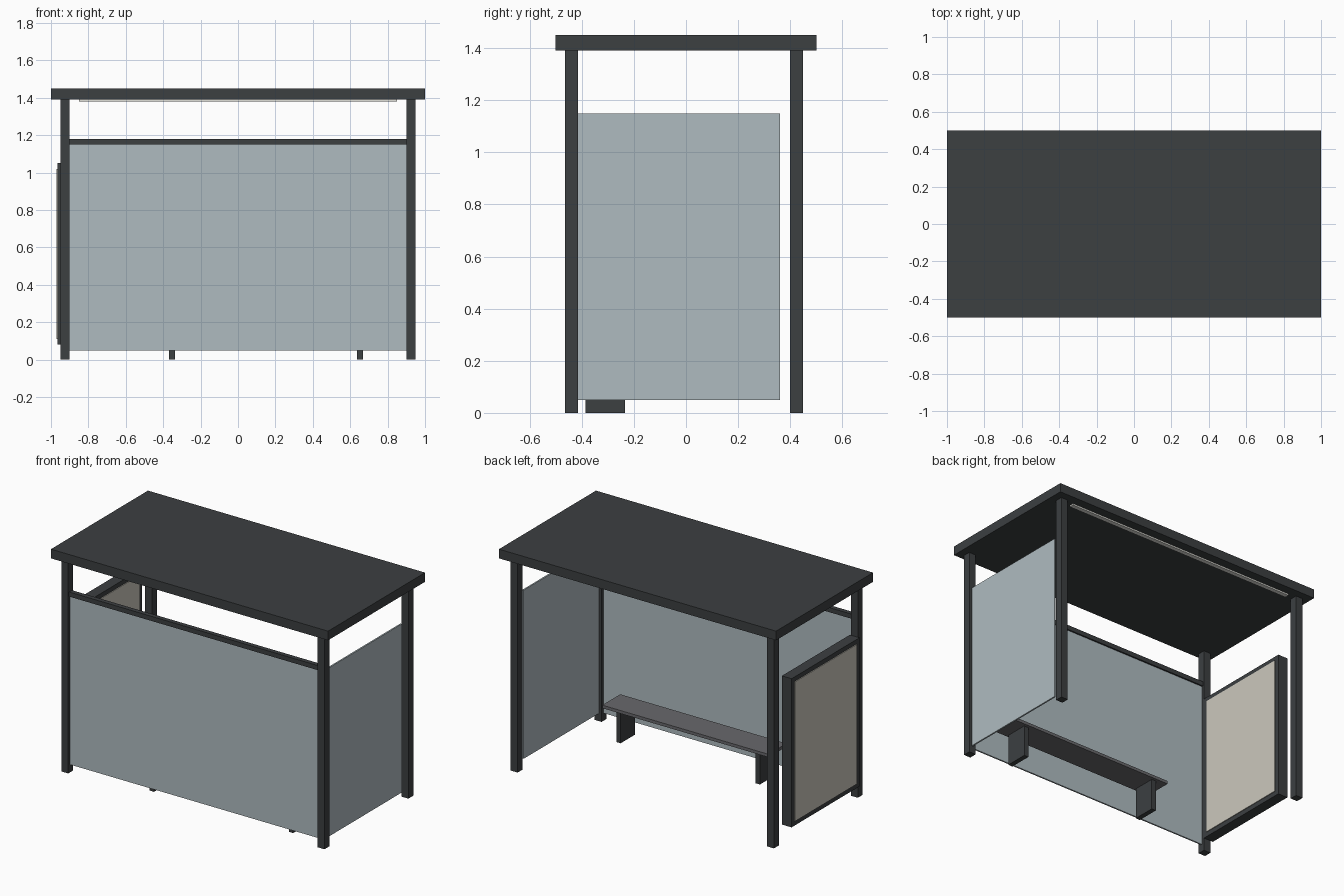
import bpy

if "Cube" in bpy.data.objects:
    bpy.data.objects.remove(bpy.data.objects["Cube"])


def material(name, rgb):
    m = bpy.data.materials.new(name)
    m.diffuse_color = (*rgb, 1)
    m.use_nodes = True
    m.node_tree.nodes["Principled BSDF"].inputs["Base Color"].default_value = m.diffuse_color
    return m


dark = material("dark_metal", (0.045, 0.05, 0.053))
glass = material("glass", (0.43, 0.50, 0.53))
slat = material("seat_grey", (0.14, 0.14, 0.15))
paper = material("poster_paper", (0.60, 0.58, 0.51))
lamp = material("lamp", (0.75, 0.75, 0.70))


def box(name, x, y, z, mat):
    """Box spanning the (min, max) ranges on each axis."""
    bpy.ops.mesh.primitive_cube_add(size=1, location=[sum(r) / 2 for r in (x, y, z)])
    ob = bpy.context.object
    ob.name = name
    ob.scale = [r[1] - r[0] for r in (x, y, z)]
    bpy.ops.object.transform_apply(location=False, rotation=False, scale=True)
    ob.data.materials.append(mat)
    return ob


# Roof slab and lamp strip along its open edge
box("roof", (-1, 1), (-0.5, 0.5), (1.39, 1.45), dark)
box("roof_lamp", (-0.85, 0.85), (0.41, 0.44), (1.38, 1.39), lamp)

# Four posts
for side, x in (("left", -0.925), ("right", 0.925)):
    for row, y in (("wall", -0.44), ("open", 0.425)):
        box(f"{side}_{row}_post", (x - 0.025, x + 0.025), (y - 0.025, y + 0.025),
            (0, 1.39), dark)

# Glass wall with top rail, and right side glass
box("wall_glass", (-0.9, 0.9), (-0.445, -0.435), (0.05, 1.15), glass)
box("wall_rail", (-0.9, 0.9), (-0.455, -0.425), (1.15, 1.18), dark)
box("side_glass", (0.92, 0.93), (-0.415, 0.36), (0.05, 1.15), glass)

# Double-sided poster case on the left
box("poster_case", (-0.965, -0.895), (-0.41, 0.29), (0.08, 1.05), dark)
for name, x in (("outer_poster", (-0.97, -0.965)), ("inner_poster", (-0.895, -0.89))):
    box(name, x, (-0.38, 0.26), (0.11, 1.02), paper)

# Bench
box("bench_seat", (-0.445, 0.755), (-0.40, -0.215), (0.205, 0.225), slat)
for name, x in (("left_bench_leg", -0.353), ("right_bench_leg", 0.652)):
    box(name, (x - 0.016, x + 0.016), (-0.385, -0.235), (0, 0.205), dark)
